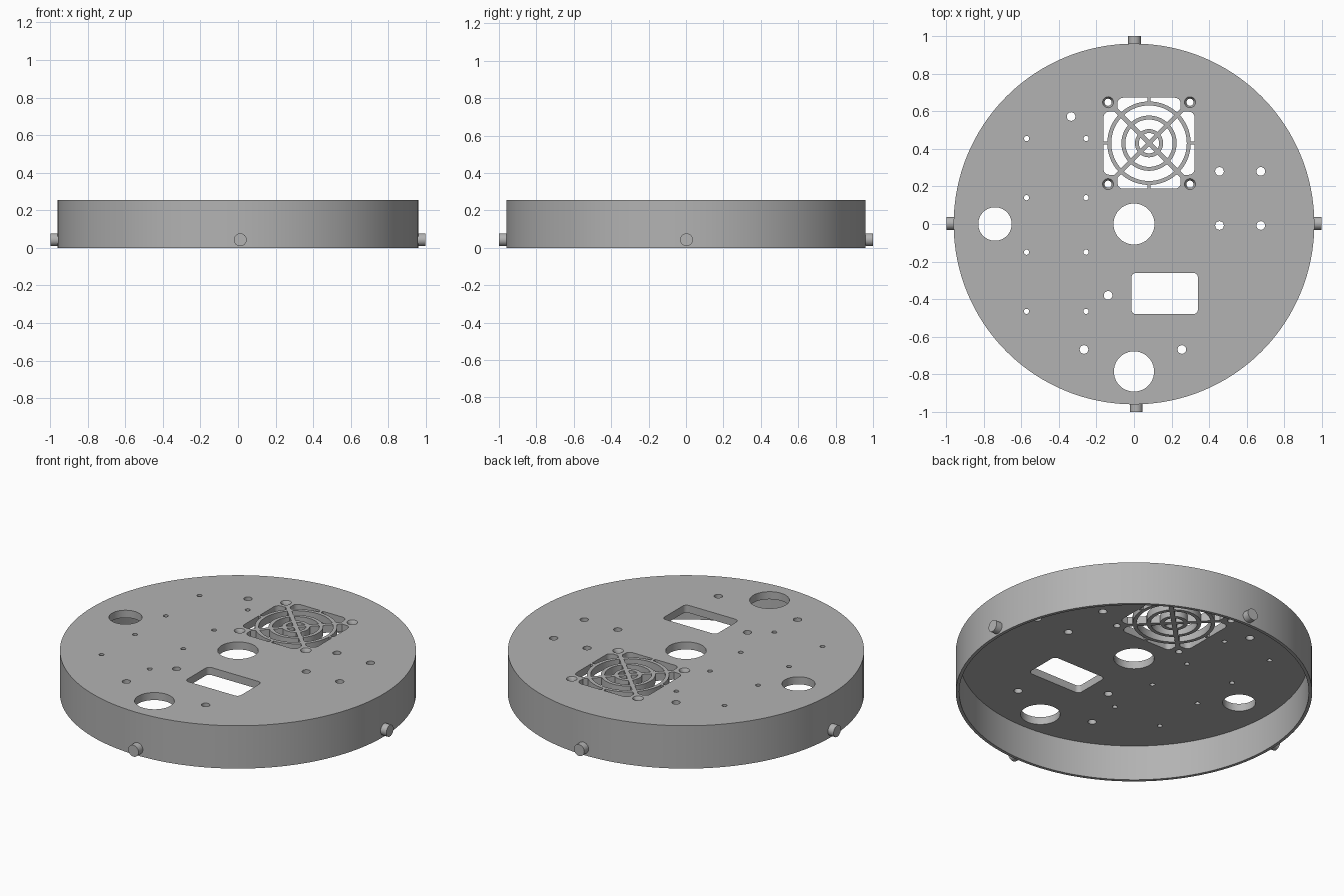
import bpy, bmesh, math
from mathutils import Matrix

if "Cube" in bpy.data.objects:
    bpy.data.objects.remove(bpy.data.objects["Cube"], do_unlink=True)

TOP, PLATE, RADIUS, WALL = 0.255, 0.045, 0.96, 0.018
UNDER = TOP - PLATE
FAN = (0.08, 0.43)

grey = bpy.data.materials.new("plain grey")
grey.use_nodes = True
colour = (0.45, 0.45, 0.45, 1)
grey.diffuse_color = colour
grey.node_tree.nodes["Principled BSDF"].inputs["Base Color"].default_value = colour


def finish(name, bm):
    bmesh.ops.recalc_face_normals(bm, faces=bm.faces)
    mesh = bpy.data.meshes.new(name)
    bm.to_mesh(mesh)
    bm.free()
    mesh.materials.append(grey)
    ob = bpy.data.objects.new(name, mesh)
    bpy.context.collection.objects.link(ob)
    return ob


def prism(name, outline, z0, z1):
    bm = bmesh.new()
    face = bm.faces.new([bm.verts.new((x, y, z0)) for x, y in outline])
    up = bmesh.ops.extrude_face_region(bm, geom=[face])["geom"]
    bmesh.ops.translate(bm, vec=(0, 0, z1 - z0),
                        verts=[v for v in up if isinstance(v, bmesh.types.BMVert)])
    return finish(name, bm)


def disc(name, x, y, r, z0, z1, n=32, r_top=None):
    bm = bmesh.new()
    bmesh.ops.create_cone(bm, cap_ends=True, segments=n, radius1=r,
                          radius2=r if r_top is None else r_top, depth=z1 - z0,
                          matrix=Matrix.Translation((x, y, (z0 + z1) / 2)))
    return finish(name, bm)


def rounded(x, y, hx, hy, r):
    """Outline of a rectangle with rounded corners."""
    pts = []
    for k, (sx, sy) in enumerate([(1, 1), (-1, 1), (-1, -1), (1, -1)]):
        for i in range(7):
            a = math.pi / 2 * (k + i / 6)
            pts.append((x + sx * (hx - r) + r * math.cos(a),
                        y + sy * (hy - r) + r * math.sin(a)))
    return pts


def combine(target, tools, operation):
    for tool in tools:
        mod = target.modifiers.new("shape", "BOOLEAN")
        mod.operation, mod.solver, mod.object = operation, "EXACT", tool
    graph = bpy.context.evaluated_depsgraph_get()
    mesh = bpy.data.meshes.new_from_object(target.evaluated_get(graph))
    target.modifiers.clear()
    target.data = mesh
    for tool in tools:
        bpy.data.objects.remove(tool, do_unlink=True)


def smooth(ob):
    bpy.ops.object.select_all(action="DESELECT")
    ob.select_set(True)
    bpy.context.view_layer.objects.active = ob
    bpy.ops.object.shade_smooth_by_angle(angle=math.radians(30))


# Round cover: hollow from below
cover = disc("round_cover", 0, 0, RADIUS, 0, TOP, 128)
cutters = [disc("cavity", 0, 0, RADIUS - WALL, -0.1, UNDER, 128)]


def hole(x, y, r, n=24):
    cutters.append(disc("hole_cutter", x, y, r, UNDER - 0.05, TOP + 0.05, n))


# Large cable holes
for x, y, r in [(0, 0, 0.109), (-0.74, 0, 0.089), (0, -0.785, 0.107)]:
    hole(x, y, r, 64)

# Medium mounting holes
for x, y in [(-0.335, 0.572), (-0.138, -0.38), (-0.266, -0.668), (0.255, -0.668)]:
    hole(x, y, 0.023)
for x in (0.455, 0.675):
    for y in (0.28, -0.008):
        hole(x, y, 0.023)

# Small board holes
for x in (-0.572, -0.255):
    for y in (0.455, 0.14, -0.15, -0.465):
        hole(x, y, 0.014, 16)

# Rectangular window, then the cross-shaped fan opening
cutters.append(prism("window_cutter", rounded(0.163, -0.37, 0.177, 0.11, 0.025),
                     UNDER - 0.05, TOP + 0.05))
for hx, hy in [(0.168, 0.242), (0.242, 0.168)]:
    cutters.append(prism("fan_cutter", rounded(*FAN, hx, hy, 0.03),
                         UNDER - 0.05, TOP + 0.05))

# Countersunk fan screw holes
for sx in (-1, 1):
    for sy in (-1, 1):
        x, y = FAN[0] + sx * 0.218, FAN[1] + sy * 0.218
        hole(x, y, 0.019)
        cutters.append(disc("countersink", x, y, 0.018, TOP - 0.02, TOP + 0.001, 24, 0.03))

combine(cover, cutters, "DIFFERENCE")
smooth(cover)

# Fan grille: rings, diagonal bars and short ties
grille = None
parts = []
for outer in (0.222, 0.147, 0.075):
    ring = disc("grille_ring", *FAN, outer, UNDER, TOP, 64)
    combine(ring, [disc("ring_cutter", *FAN, outer - 0.021, UNDER - 0.1, TOP + 0.1, 64)],
            "DIFFERENCE")
    parts.append(ring)


def bar(start, end, width, angle):
    c, s = math.cos(angle), math.sin(angle)
    corners = [(start, -width), (end, -width), (end, width), (start, width)]
    return prism("grille_bar", [(FAN[0] + c * u - s * v, FAN[1] + s * u + c * v)
                                for u, v in corners], UNDER, TOP)


for k in range(4):
    parts.append(bar(0.212, 0.246, 0.008, k * math.pi / 2))
for k in (1, 3):
    parts.append(bar(-0.255, 0.255, 0.012, k * math.pi / 4))
grille = parts.pop(0)
grille.name = "fan_grille"
combine(grille, parts, "UNION")
smooth(grille)

# Locating pins around the rim
for name, x, y, turn in [("left_pin", 1, 0.003, 0), ("right_pin", -1, 0.003, 0),
                         ("back_pin", 0.003, 1, 1), ("front_pin", 0.012, -1, 1)]:
    pin = disc(name, 0, 0, 0.034, -0.025, 0.025, 32)
    spin = Matrix.Rotation(math.pi / 2, 4, "X" if turn else "Y")
    pos = (x, y * 0.975, 0.043) if turn else (x * 0.972, y, 0.043)
    pin.data.transform(Matrix.Translation(pos) @ spin)
    smooth(pin)
